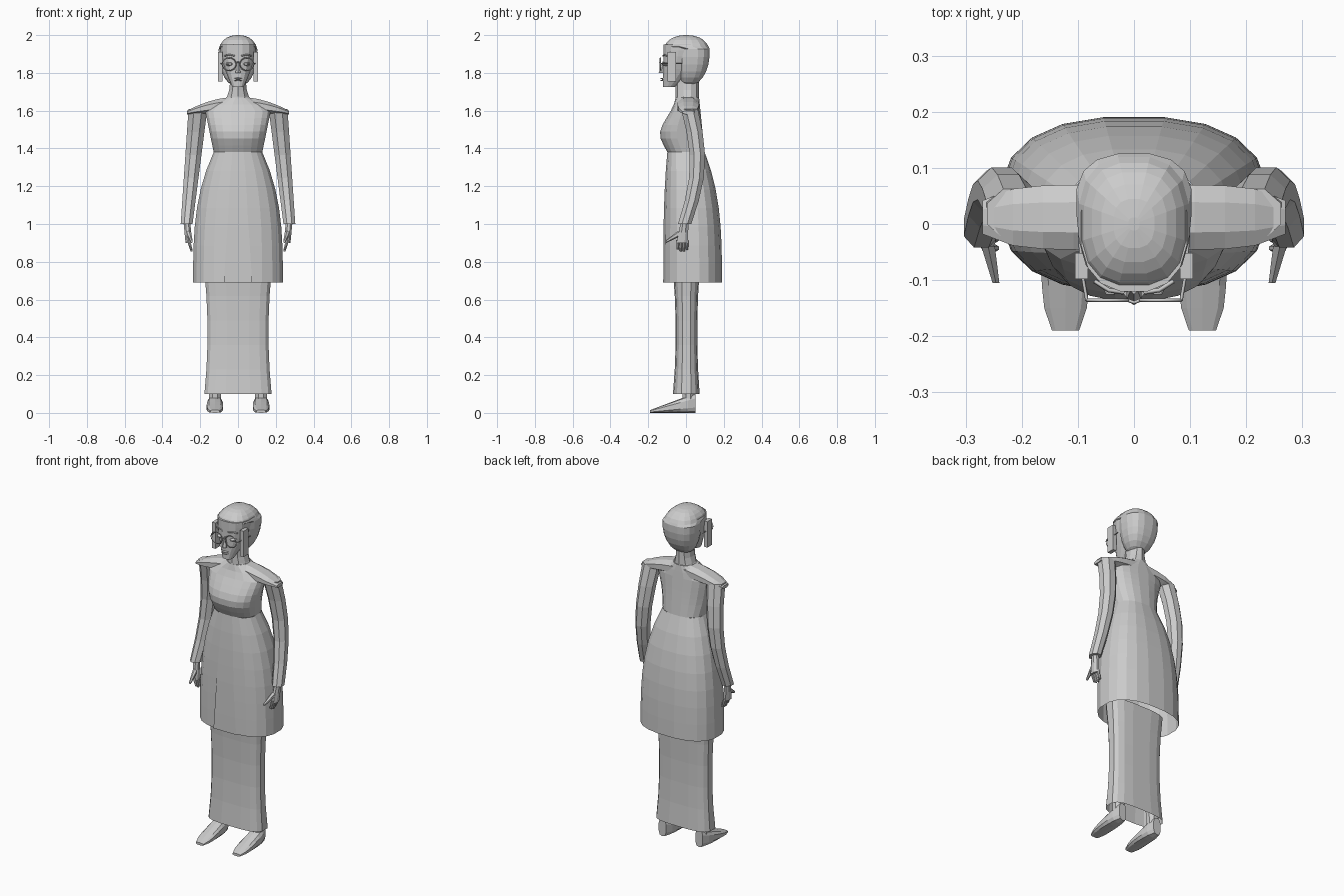
import bpy, bmesh
from math import sin, cos, pi, copysign
from mathutils import Vector

cube = bpy.data.objects.get("Cube")
if cube:
    bpy.data.objects.remove(cube)

grey = bpy.data.materials.new("plain grey")
grey.use_nodes = True
grey.diffuse_color = (.6, .6, .6, 1)
shader = grey.node_tree.nodes["Principled BSDF"]
shader.inputs["Base Color"].default_value = grey.diffuse_color


def add_object(name, data, mirror):
    data.materials.append(grey)
    part = bpy.data.objects.new(name, data)
    bpy.context.collection.objects.link(part)
    if mirror:
        part.modifiers.new("mirror", "MIRROR").use_mirror_merge = False


def add_mesh(name, bm, mirror=False):
    bmesh.ops.recalc_face_normals(bm, faces=bm.faces)
    mesh = bpy.data.meshes.new(name)
    bm.to_mesh(mesh)
    bm.free()
    add_object(name, mesh, mirror)


def signed_power(value, power):
    return copysign(abs(value) ** (2 / power), value)


def place(axis, along, across, depth):
    if axis == "X":
        return (along, across, depth)
    if axis == "Y":
        return (across, along, depth)
    return (across, depth, along)


def loft(name, section, steps=1, sides=8, power=2, axis="Z", mirror=False, capped=True):
    """section(t) gives position on the axis, centre, half width, low and high edge."""
    bm = bmesh.new()
    rings = []
    for step in range(steps + 1):
        along, centre, half, low, high = section(step / steps)
        ring = []
        for side in range(sides):
            angle = 2 * pi * (side + .5) / sides
            across = centre + half * signed_power(cos(angle), power)
            depth = (low + high + (high - low) * signed_power(sin(angle), power)) / 2
            ring.append(bm.verts.new(place(axis, along, across, depth)))
        rings.append(ring)
    for lower, upper in zip(rings, rings[1:]):
        for side in range(sides):
            bm.faces.new((lower[side - 1], lower[side], upper[side], upper[side - 1]))
    if capped:
        bm.faces.new(rings[0])
        bm.faces.new(rings[-1])
    add_mesh(name, bm, mirror)


def blend(start, end):
    """Section that runs straight from one outline to another."""
    return lambda t: [a + (b - a) * t for a, b in zip(start, end)]


def wire(name, points, radius, mirror=False, closed=False):
    curve = bpy.data.curves.new(name, "CURVE")
    curve.dimensions = "3D"
    curve.bevel_depth = radius
    curve.bevel_resolution = 0
    spline = curve.splines.new("POLY")
    spline.points.add(len(points) - 1)
    for target, point in zip(spline.points, points):
        target.co = (*point, 1)
    spline.use_cyclic_u = closed
    add_object(name, curve, mirror)


def box(name, low, high, mirror=False):
    bm = bmesh.new()
    bmesh.ops.create_cube(bm, size=1)
    low, high = Vector(low), Vector(high)
    for vert in bm.verts:
        vert.co = (low + high) / 2 + vert.co * (high - low)
    add_mesh(name, bm, mirror)


# Long skirt, slightly drawn in at the knee
def skirt(t):
    flare = (2 * t - 1) ** 2
    return .1 + .65 * t, 0, .163 + .017 * flare, -.055 - .015 * flare, .06 + .013 * flare


# Tunic, rounded over the hips and narrowing to the waist
def tunic(t):
    flare = 1 - t ** 3
    return .69 * (1 + t), 0, .13 + .11 * flare, -.1 - .022 * flare, .1 + .092 * flare


# Bodice, full at the bust and closing at the neckline
def bodice(t):
    bust = sin(pi * t ** .7) ** 2
    half = min(.13 + .06 * t, .6 * (1.1 - t))
    return 1.38 + .29 * t, 0, half, -.1 + .045 * t - .055 * bust, .1 - .03 * t


loft("skirt", skirt, 5, 16, 3.2, capped=False)
loft("tunic", tunic, 7, 20, 2.5, capped=False)
loft("bodice", bodice, 8, 20, 2.4)

# Front panel following the tunic
bm = bmesh.new()
previous = None
for step in range(8):
    t = step / 7
    height, _, _, front, _ = tunic(t)
    edge = [bm.verts.new((side * (.075 - .045 * t), front - .003, height)) for side in (-1, 1)]
    if previous:
        bm.faces.new((*previous, *reversed(edge)))
    previous = edge
add_mesh("front_panel", bm)


# Shoulders and sleeves
def shoulder(t):
    return .27 * t, .012, .062 - .03 * t ** 6, 1.59 - .01 * t, 1.676 - .076 * t * t


def sleeve(t):
    bend = .055 * sin(pi * t) + .025 * t - .007
    depth = .038 + .01 * t
    return 1 + .61 * t, .272 - .06 * t, .034 + .02 * t, bend - depth, bend + depth


loft("shoulder", shoulder, 5, power=2.3, axis="X", mirror=True)
loft("sleeve", sleeve, 5, mirror=True)

# Hands
loft("palm", blend((.9, .262, .017, -.052, .012), (1.01, .27, .02, -.03, .015)), 2, mirror=True)
for finger in range(4):
    y = -.043 + .016 * finger
    tip = .865 - .012 * sin(finger)
    loft("finger", blend((tip, .246, .006, y - .006, y + .006), (.915, .262, .01, y - .009, y + .009)),
         2, 6, mirror=True)
loft("thumb", blend((-.105, .246, .007, .9, .915), (-.04, .26, .014, .93, .965)),
     2, 6, axis="Y", mirror=True)


# Legs and feet
def foot(t):
    return .24 * t - .19, .122, .025 + .02 * abs(sin(pi * t)) ** .5, 0, .015 + .09 * t


loft("leg", blend((.07, .122, .034, -.02, .045), (.7, .1, .055, -.05, .05)), mirror=True)
loft("foot", foot, 6, 10, 3, axis="Y", mirror=True)


# Neck, face and hair
def neck(t):
    flare = (1 - t) ** 3
    return 1.64 + .14 * t, 0, .044 + .04 * flare, -.056, .068


def face(t):
    swell = sin(t * pi / 2)
    return 1.725 + .225 * t, 0, .03 + .066 * swell, -.122, -.06 + .165 * swell


def hair(t):
    angle = pi * (.9 * t - .42)
    size = cos(angle) ** .85
    crown = angle > .2
    height = 1.91 + (.09 if crown else .18) * sin(angle)
    return height, 0, .104 * size, -(.122 if crown else .05) * size, .127 * size


loft("neck", neck, 4, 10)
loft("face", face, 7, 16, 2.4)
loft("hair", hair, 12, 16, 2.6)
box("side_lock", (.082, -.098, 1.755), (.105, -.052, 1.91), mirror=True)

# Facial features
loft("nose", blend((1.8, 0, .015, -.145, -.1), (1.86, 0, .007, -.125, -.1)), sides=6)
for name, z in (("upper_lip", 1.77), ("lower_lip", 1.76)):
    loft(name, blend((-.134, 0, .012, z - .003, z + .003), (-.118, 0, .025, z - .005, z + .005)),
         axis="Y")
loft("eye", blend((-.126, .042, .008, 1.842, 1.852), (-.1, .042, .022, 1.834, 1.86)),
     sides=10, axis="Y", mirror=True)
wire("eyebrow", [(.018, -.122, 1.89), (.045, -.118, 1.897), (.07, -.102, 1.89)], .004, mirror=True)

# Glasses
circle = [pi * step / 8 for step in range(16)]
wire("glasses_rim", [(.047 + .037 * cos(a), -.136, 1.846 + .034 * sin(a)) for a in circle],
     .003, mirror=True, closed=True)
wire("glasses_bridge", [(-.011, -.136, 1.85), (0, -.14, 1.857), (.011, -.136, 1.85)], .003)
wire("glasses_temple", [(.084, -.136, 1.85), (.092, -.09, 1.85), (.097, -.02, 1.85)], .003, mirror=True)
